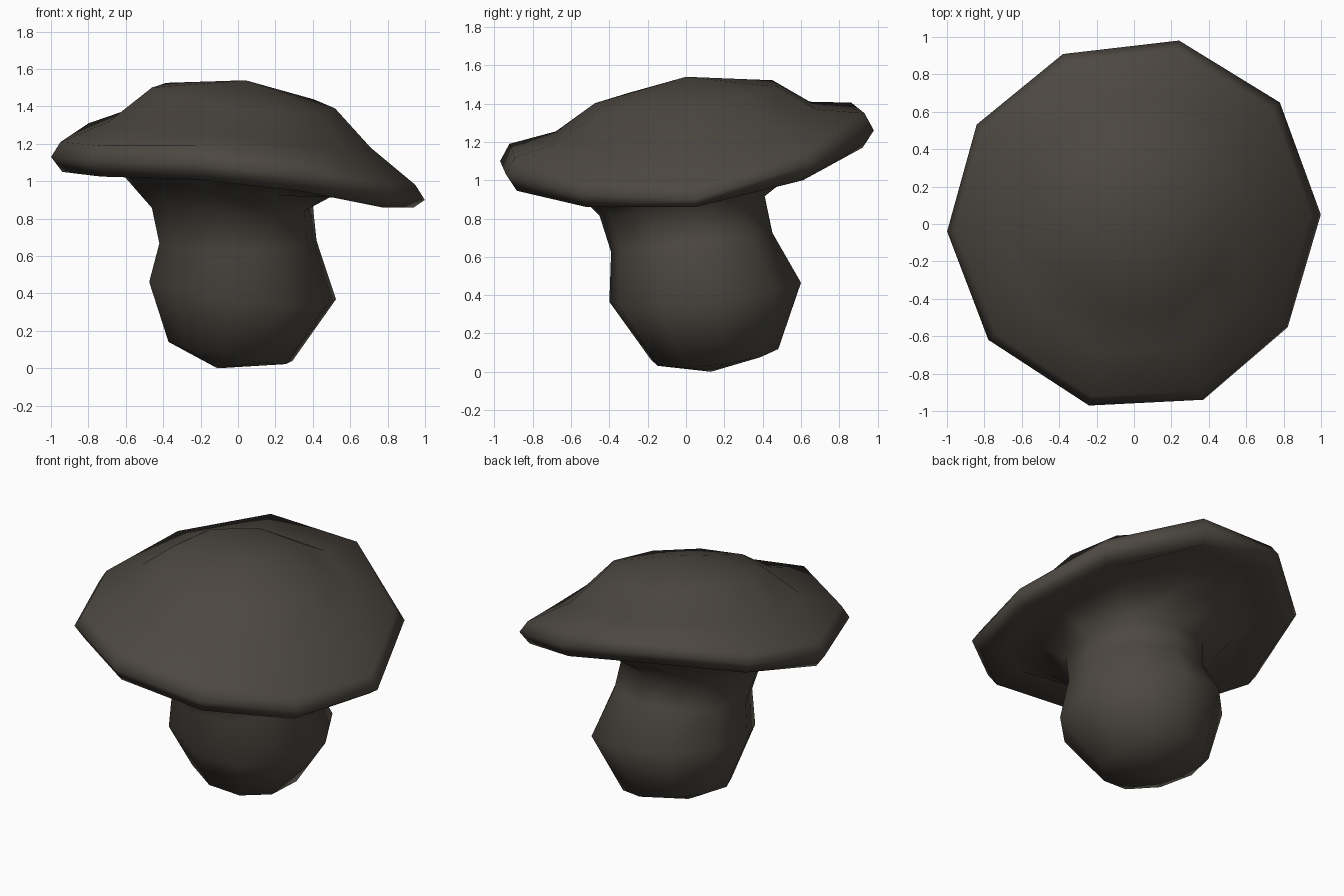
import bpy, bmesh, math

if "Cube" in bpy.data.objects:
    bpy.data.objects.remove(bpy.data.objects["Cube"])

SIDES = 10
# Slightly irregular rim: corner angles and radii, counter-clockwise from the right
ANGLES = [2.9, 39.8, 76.2, 112.7, 147.7, 182.3, 218.5, 256.1, 291.5, 326.1]
RADII = [1.0, 1.015, 1.01, 0.985, 0.995, 1.0, 0.995, 1.0, 1.01, 0.99]


def ring(bm, r, cx, cy, z, tilt=(0, 0), turn=0, wavy=False):
    """Ten-sided loop; z is a centre height with a tilt, or a list of heights."""
    verts = []
    for i in range(SIDES):
        a = math.radians(ANGLES[i] + turn)
        k = r * RADII[i] if wavy else r
        dx, dy = k * math.cos(a), k * math.sin(a)
        h = z[i] if isinstance(z, list) else z + tilt[0] * dx + tilt[1] * dy
        verts.append(bm.verts.new((cx + dx, cy + dy, h)))
    return verts


def loft(bm, rings, start=None, end=None):
    for a, b in zip(rings, rings[1:]):
        for i in range(SIDES):
            j = (i + 1) % SIDES
            bm.faces.new((a[i], a[j], b[j], b[i]))
    for loop, tip in ((rings[0], start), (rings[-1], end)):
        if tip:
            t = bm.verts.new(tip)
            for i in range(SIDES):
                bm.faces.new((loop[i], loop[(i + 1) % SIDES], t))


mat = bpy.data.materials.new("dark_grey_brown")
mat.diffuse_color = (0.074, 0.064, 0.053, 1)
mat.use_nodes = True
mat.node_tree.nodes["Principled BSDF"].inputs["Base Color"].default_value = mat.diffuse_color

# Wavy rim and shoulder heights
rim_low = [0.86, 1.00, 1.17, 1.25, 1.17, 1.05, 1.025, 1.01, 0.945, 0.86]
rim_mid = [0.90, 1.08, 1.26, 1.34, 1.25, 1.13, 1.11, 1.10, 1.03, 0.93]
rim_top = [0.98, 1.15, 1.35, 1.405, 1.31, 1.21, 1.19, 1.19, 1.12, 1.00]
shoulder = [1.18, 1.26, 1.37, 1.41, 1.385, 1.32, 1.28, 1.255, 1.20, 1.16]
gills = [h + 0.05 for h in rim_low]

bm = bmesh.new()
loft(bm, [
    # bulb and stem
    ring(bm, 0.335, -0.04, 0.15, 0.09, (-0.17, 0.11), 6),
    ring(bm, 0.505, 0.025, 0.10, 0.415, (-0.11, 0.115), 6),
    ring(bm, 0.425, 0.0, 0.03, 0.675, (0, 0.12), 6),
    ring(bm, 0.435, -0.03, -0.02, 0.865, (0, 0.12), 6),
    # hollow underside of the cap
    ring(bm, 0.60, -0.02, 0, 1.00, (-0.07, 0.11)),
    ring(bm, 0.78, 0, 0, gills, wavy=True),
    # rolled rim
    ring(bm, 0.94, 0, 0, rim_low, wavy=True),
    ring(bm, 1.00, 0, 0, rim_mid, wavy=True),
    ring(bm, 0.95, 0, 0, rim_top, wavy=True),
    # crown of the cap
    ring(bm, 0.70, 0.01, 0, shoulder),
    ring(bm, 0.49, 0.03, 0, 1.445, (-0.12, 0.12)),
], start=(-0.11, 0.13, 0.0), end=(0.04, 0.0, 1.54))
bmesh.ops.recalc_face_normals(bm, faces=bm.faces)

mesh = bpy.data.meshes.new("mushroom")
bm.to_mesh(mesh)
bm.free()
mesh.materials.append(mat)
for p in mesh.polygons:
    p.use_smooth = True
obj = bpy.data.objects.new("mushroom", mesh)
bpy.context.collection.objects.link(obj)
